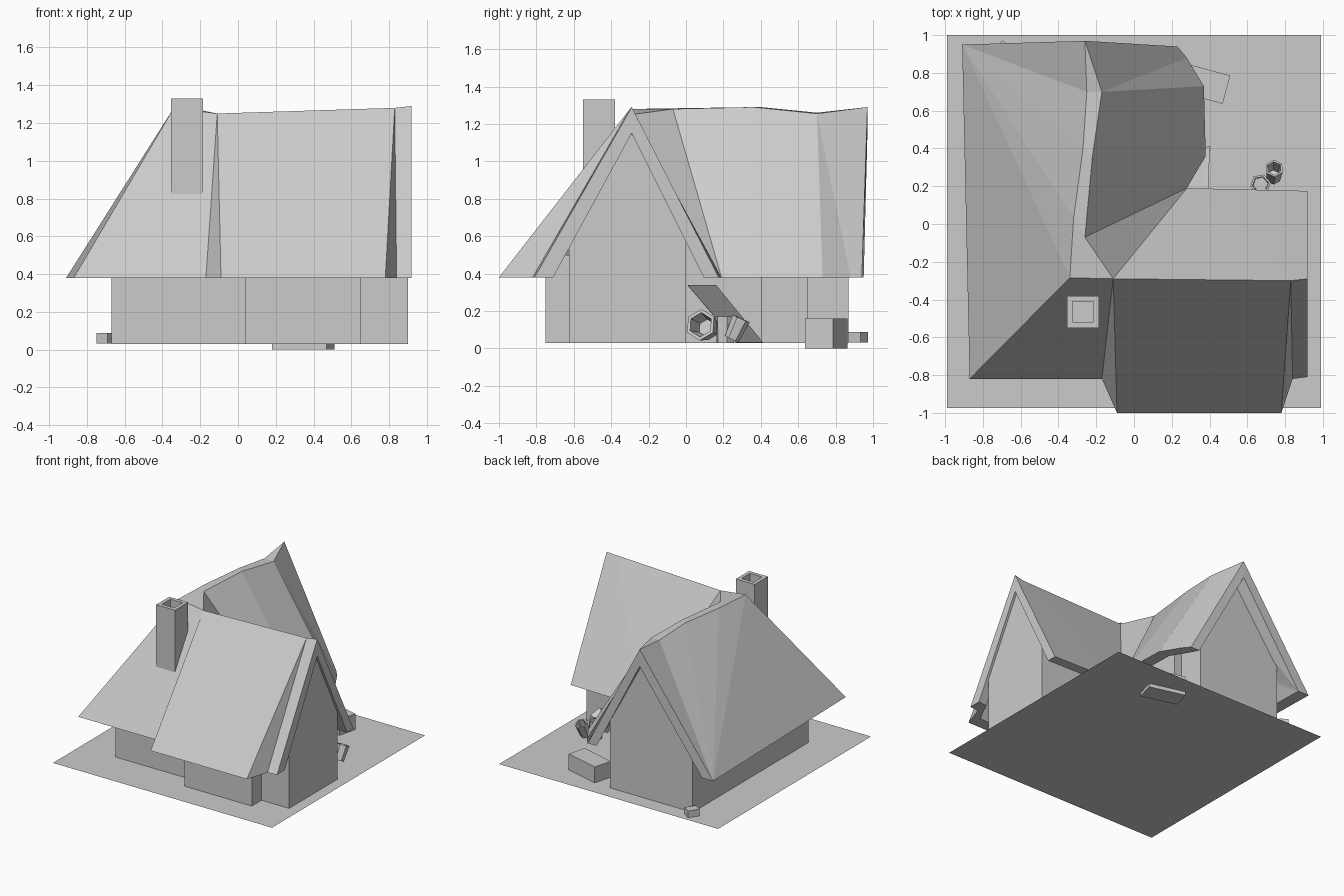
import bpy, bmesh, math
from mathutils import Matrix, Vector

if "Cube" in bpy.data.objects:
    bpy.data.objects.remove(bpy.data.objects["Cube"])


def make(name, verts, faces):
    me = bpy.data.meshes.new(name)
    me.from_pydata(verts, [], faces)
    bm = bmesh.new()
    bm.from_mesh(me)
    bmesh.ops.recalc_face_normals(bm, faces=bm.faces)
    bm.to_mesh(me)
    bm.free()
    ob = bpy.data.objects.new(name, me)
    bpy.context.collection.objects.link(ob)
    return ob


def prism(name, bottom, top):
    n = len(bottom)
    sides = [(i, (i + 1) % n, n + (i + 1) % n, n + i) for i in range(n)]
    return make(name, bottom + top, sides + [tuple(range(n))[::-1], tuple(range(n, 2 * n))])


def box(name, x0, x1, y0, y1, z0, z1):
    sq = [(x0, y0), (x1, y0), (x1, y1), (x0, y1)]
    return prism(name, [(*p, z0) for p in sq], [(*p, z1) for p in sq])


def turned_box(name, centre, size, angle):
    sx, sy, sz = (s / 2 for s in size)
    ob = box(name, -sx, sx, -sy, sy, -sz, sz)
    ob.location = centre
    ob.rotation_euler.z = math.radians(angle)
    return ob


def pot(name, centre, r0, r1, h, rot, sides=6):
    # open tapered vessel with an inner wall
    verts, faces = [], []
    for r, z in ((r0, 0), (r1, h), (r1 * .78, h), (r0 * .78, h * .25)):
        verts += [(r * math.cos(2 * math.pi * i / sides), r * math.sin(2 * math.pi * i / sides), z - h / 2)
                  for i in range(sides)]
    for k in range(3):
        for i in range(sides):
            j = (i + 1) % sides
            faces.append((k * sides + i, k * sides + j, (k + 1) * sides + j, (k + 1) * sides + i))
    faces += [tuple(range(sides)), tuple(range(3 * sides, 4 * sides))]
    ob = make(name, verts, faces)
    ob.location = centre
    ob.rotation_euler = [math.radians(a) for a in rot]


# ground sheet
make("ground", [(-.99, -.975, .03), (.99, -.975, .03), (.99, 1, .03), (-.99, 1, .03)], [(0, 1, 2, 3)])

# gabled wings
g = [(-.625, .03), (0, .03), (0, .57), (-.29, 1.16), (-.625, .54)]
prism("right_wing_walls", [(-.3, *p) for p in g], [(.9, *p) for p in g])
g = [(-.67, .03), (.08, .03), (.08, .6), (-.24, 1.16), (-.67, .6)]
prism("left_wing_walls", [(x, -.25, z) for x, z in g], [(x, .87, z) for x, z in g])

# low corner block and bays
box("front_left_walls", -.67, .08, -.625, -.2, .03, .5)
box("front_bay", .04, .65, -.75, -.5, .03, .5)
box("side_bay", 0, .15, .4, .65, .03, .5)

# roof: ridge points, then eave points with their inward offset for thickness
ridge = [(-.34, -.285, 1.28), (-.32, .03, 1.285), (-.27, .4, 1.29), (-.25, .7, 1.26),
         (-.26, .97, 1.29), (-.17, .7, 1.255), (-.22, .36, 1.29), (-.26, -.07, 1.28),
         (-.11, -.29, 1.25), (.83, -.3, 1.28), (.92, -.29, 1.29)]
eaves = [((-.91, .95), (.1, 0)), ((-.87, -.82), (.1, .1)), ((-.17, -.82), (0, .1)),
         ((-.09, -1), (.03, .1)), ((.78, -1), (-.03, .1)), ((.84, -.82), (0, .1)),
         ((.92, -.81), (0, .1)), ((.92, .175), (0, -.08)), ((.28, .19), (-.08, -.08)),
         ((.38, .36), (-.1, 0)), ((.37, .73), (-.1, 0)), ((.28, .88), (-.1, 0)), ((.23, .94), (-.08, 0))]
outer = ridge + [(*p, .38) for p, o in eaves]
inner = [(x, y, z - .14) for x, y, z in ridge] + [(p[0] + o[0], p[1] + o[1], .38) for p, o in eaves]
top = [(11, 12, 0), (11, 0, 1), (11, 1, 2), (11, 2, 3), (11, 3, 4),           # left fan
       (0, 8, 7, 1), (1, 7, 6, 2), (2, 6, 5, 3), (3, 5, 4),                   # ridge strip
       (12, 13, 8, 0), (13, 14, 8), (14, 15, 9, 8), (15, 16, 9), (16, 17, 10, 9),  # front
       (8, 9, 19), (9, 10, 18, 19),                                           # rear of right wing
       (8, 19, 7), (7, 19, 20, 6), (6, 20, 21, 5), (5, 21, 22), (5, 22, 23, 4)]
n = len(outer)
rim = [11, 12, 13, 14, 15, 16, 17, 10, 18, 19, 20, 21, 22, 23, 4]
walls = [(a, b, b + n, a + n) for a, b in zip(rim, rim[1:] + rim[:1])]
make("roof", outer + inner, top + [tuple(i + n for i in reversed(f)) for f in top] + walls)

# hollow chimney
cx, cy = -.27, -.465
verts = []
for r, z in ((.085, .75), (.085, 1.33), (.055, 1.33), (.055, 1.2)):
    verts += [(cx - r, cy - r, z), (cx + r, cy - r, z), (cx + r, cy + r, z), (cx - r, cy + r, z)]
faces = [(4 * k + i, 4 * k + (i + 1) % 4, 4 * k + 4 + (i + 1) % 4, 4 * k + 4 + i)
         for k in range(3) for i in range(4)]
make("chimney", verts, faces + [(3, 2, 1, 0), (12, 13, 14, 15)])

# yard crates
turned_box("crate", (.345, .75, .08), (.30, .155, .16), -15)
turned_box("small_block", (-.695, .915, .06), (.09, .07, .055), 55)

# leaning board by the rear wall
quad = [(.24, .01, .335), (.38, .16, .335), (.39, .41, .03), (.25, .27, .03)]
prism("leaning_board", quad, [(x + .012, y, z + .005) for x, y, z in quad])

# pots in the rear yard
pot("lying_pot", (.68, .1, .115), .06, .085, .13, (0, 80, -20))
pot("upright_pot", (.67, .21, .1), .05, .055, .14, (0, 0, 10))
pot("tilted_pot", (.74, .27, .105), .04, .05, .12, (-20, 15, 30))
